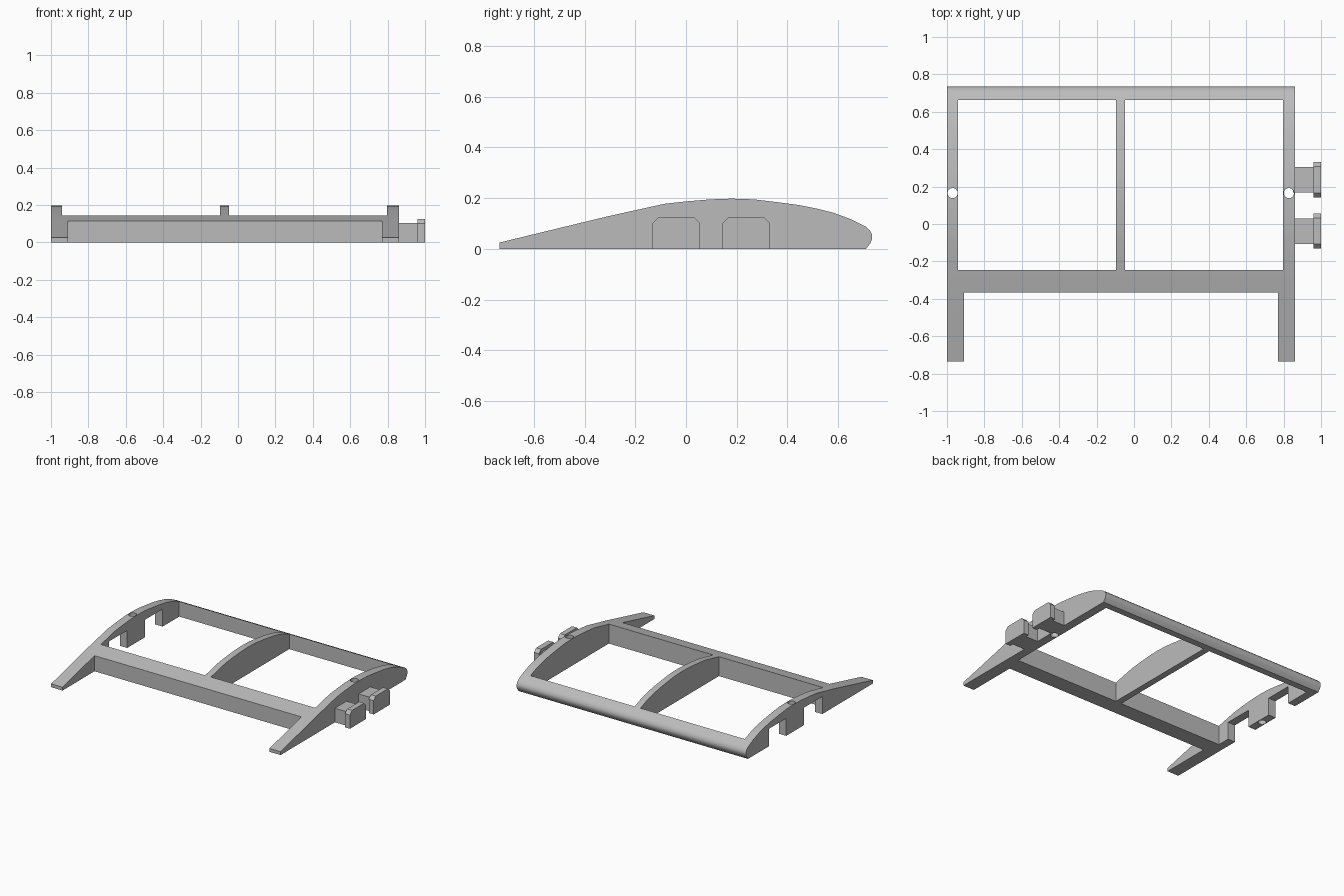
import bpy

cube = bpy.data.objects.get("Cube")
if cube:
    bpy.data.objects.remove(cube, do_unlink=True)

grey = bpy.data.materials.new("light grey")
grey.use_nodes = True
colour = (0.5, 0.5, 0.5, 1)
grey.diffuse_color = colour
grey.node_tree.nodes["Principled BSDF"].inputs["Base Color"].default_value = colour


def extrude_x(name, outline, x0, x1):
    """Solid made from a (y, z) outline stretched along x."""
    n = len(outline)
    verts = [(x, y, z) for x in (x0, x1) for y, z in outline]
    faces = [tuple(range(n)), tuple(range(2 * n - 1, n - 1, -1))]
    faces += [(i, i + n, (i + 1) % n + n, (i + 1) % n) for i in range(n)]
    mesh = bpy.data.meshes.new(name)
    mesh.from_pydata(verts, [], faces)
    mesh.update()
    ob = bpy.data.objects.new(name, mesh)
    bpy.context.collection.objects.link(ob)
    mesh.materials.append(grey)
    # outward normals
    bpy.context.view_layer.objects.active = ob
    ob.select_set(True)
    bpy.ops.object.mode_set(mode='EDIT')
    bpy.ops.mesh.select_all(action='SELECT')
    bpy.ops.mesh.normals_make_consistent(inside=False)
    bpy.ops.object.mode_set(mode='OBJECT')
    ob.select_set(False)
    return ob


def box(name, x, y, z):
    return extrude_x(name, [(y[0], z[0]), (y[1], z[0]), (y[1], z[1]), (y[0], z[1])], *x)


def cut(target, cutter):
    cutter.hide_render = True
    mod = target.modifiers.new("cut", 'BOOLEAN')
    mod.operation = 'DIFFERENCE'
    mod.solver = 'EXACT'
    mod.object = cutter
    bpy.context.view_layer.objects.active = target
    bpy.ops.object.modifier_apply(modifier=mod.name)
    bpy.data.objects.remove(cutter, do_unlink=True)


# Wing section outline, from the trailing edge over the top to the nose
aerofoil = [(-0.735, 0), (-0.735, 0.025), (-0.52, 0.077), (-0.31, 0.128), (-0.083, 0.178),
            (0.0, 0.187), (0.095, 0.195), (0.18, 0.198), (0.268, 0.195), (0.36, 0.184),
            (0.45, 0.172), (0.52, 0.158), (0.58, 0.143), (0.65, 0.117), (0.71, 0.087),
            (0.725, 0.073), (0.734, 0.055), (0.734, 0.04), (0.728, 0.024), (0.71, 0)]
frame = extrude_x("wing_frame", aerofoil, -1.0, 0.86)

# Open bays between the ribs, and the gap between the trailing arms
tall = (-0.1, 0.3)
for x in ((-0.94, -0.095), (-0.048, 0.797)):
    cut(frame, box("bay_cutter", x, (-0.245, 0.662), tall))
cut(frame, box("trailing_cutter", (-0.908, 0.77), (-0.9, -0.365), tall))

# Slots under the right rib
for y in ((-0.15, 0.06), (0.268, 0.47)):
    cut(frame, box("slot_cutter", (-1.1, -0.9), y, (-0.1, 0.128)))

# Pin holes through both outer ribs
for x in (-0.97, 0.828):
    bpy.ops.mesh.primitive_cylinder_add(vertices=32, radius=0.027, depth=1, location=(x, 0.165, 0))
    cut(frame, bpy.context.object)

bpy.ops.object.select_all(action='DESELECT')
frame.select_set(True)
bpy.context.view_layer.objects.active = frame
bpy.ops.object.shade_smooth_by_angle(angle=0.5)

# Locking tabs on the left rib: narrow neck and wide chamfered head
for label, y in (("front", -0.038), ("rear", 0.237)):
    box(label + "_tab_neck", (0.85, 0.965), (y - 0.068, y + 0.068), (0, 0.103))
    half, top, bevel = 0.094, 0.125, 0.024
    head = [(y - half, 0), (y + half, 0), (y + half, top - bevel), (y + half - bevel, top),
            (y - half + bevel, top), (y - half, top - bevel)]
    extrude_x(label + "_tab_head", head, 0.96, 1.0)
